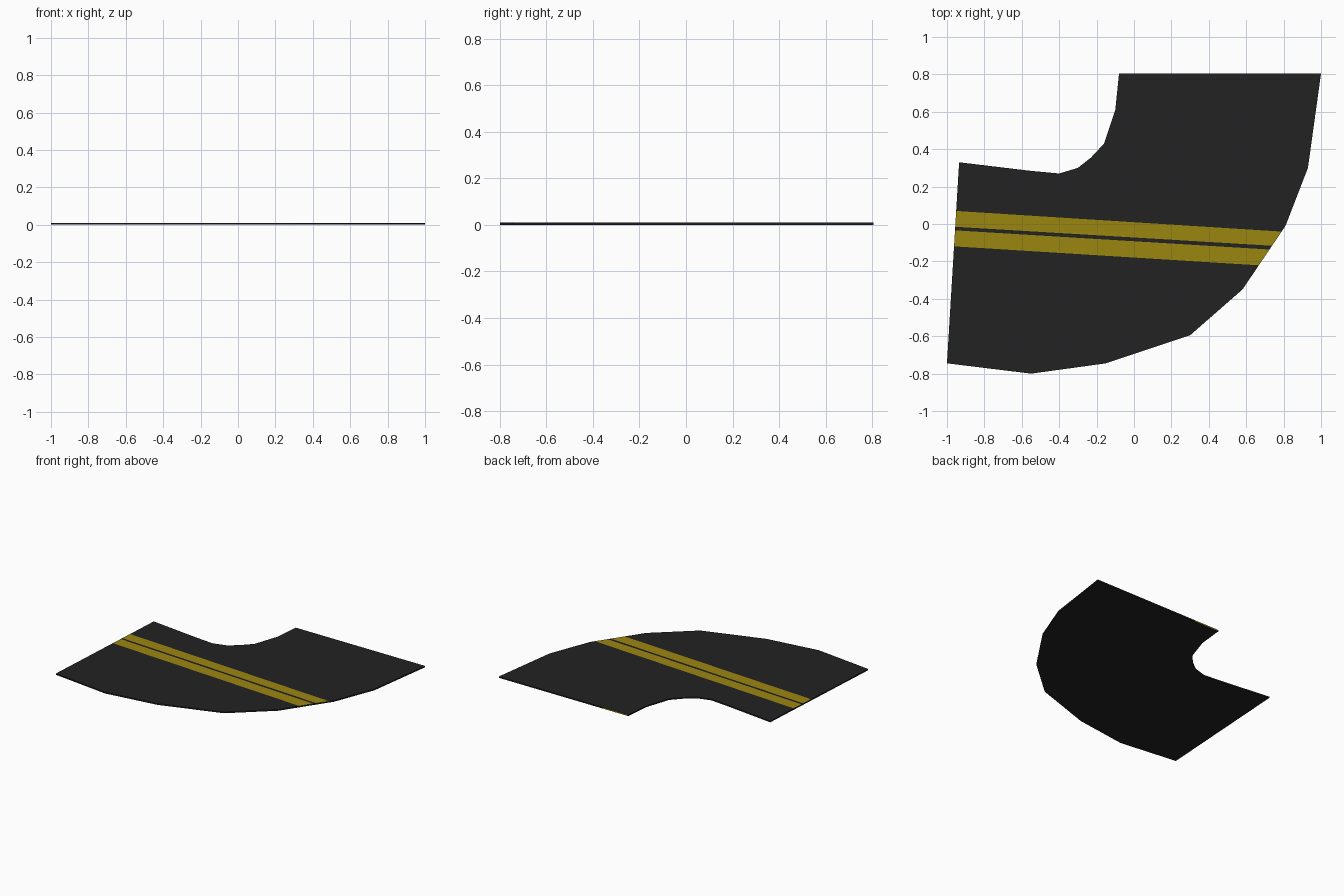
import bpy, bmesh
from mathutils import Vector

if "Cube" in bpy.data.objects:
    bpy.data.objects.remove(bpy.data.objects["Cube"])

T = 0.01  # slab thickness


def material(name, rgb):
    m = bpy.data.materials.new(name)
    m.diffuse_color = (*rgb, 1)
    m.use_nodes = True
    m.node_tree.nodes["Principled BSDF"].inputs["Base Color"].default_value = m.diffuse_color
    return m


asphalt = material("dark asphalt", (0.016, 0.016, 0.016))
yellow = material("yellow paint", (0.33, 0.24, 0.005))

# Plan outline of the bend: outer curve, left end, inner curve, back end
outer = [(1, .805), (.93, .30), (.81, -.01), (.58, -.35), (.30, -.595),
         (-.15, -.745), (-.55, -.80), (-1, -.745)]
inner = [(-.935, .33), (-.56, .285), (-.40, .27), (-.30, .30), (-.23, .355),
         (-.16, .43), (-.10, .61), (-.08, .805), (.13, .805)]

# Painted line edges, as (y at x = -0.955, y at x = 0.75), top to bottom
edges = [(.07, -.038), (-.015, -.117), (-.034, -.138), (-.12, -.226)]


def line_y(edge, x):
    return edge[0] + (edge[1] - edge[0]) * (x + .955) / 1.705


bm = bmesh.new()
bm.faces.new([bm.verts.new((x, y, T)) for x, y in reversed(outer + inner)])
bm.normal_update()

# Cut the top along the painted lines
for e in edges:
    slope = (e[1] - e[0]) / 1.705
    bmesh.ops.bisect_plane(bm, geom=bm.verts[:] + bm.edges[:] + bm.faces[:],
                           plane_co=(-.955, e[0], 0), plane_no=(-slope, 1, 0))

# Thicken downwards to the ground
top = bm.faces[:]
copy = bmesh.ops.duplicate(bm, geom=top)
low = [g for g in copy["geom"] if isinstance(g, bmesh.types.BMFace)]
rim = [ed for ed in bm.edges if ed.is_boundary]
for v in {v for f in low for v in f.verts}:
    v.co.z = 0
bmesh.ops.bridge_loops(bm, edges=rim)
bmesh.ops.recalc_face_normals(bm, faces=bm.faces[:])

# Paint the two lines on top and the short strip on the back edge
for f in bm.faces:
    c = f.calc_center_median()
    if f.normal.z > .5:
        ys = [line_y(e, c.x) for e in edges]
        f.material_index = int(ys[1] < c.y < ys[0] or ys[3] < c.y < ys[2])
    elif f.normal.y > .9 and c.y > .8 and c.x < .13:
        f.material_index = 1

mesh = bpy.data.meshes.new("road_bend")
bm.to_mesh(mesh)
bm.free()
mesh.materials.append(asphalt)
mesh.materials.append(yellow)
bpy.context.collection.objects.link(bpy.data.objects.new("road_bend", mesh))
